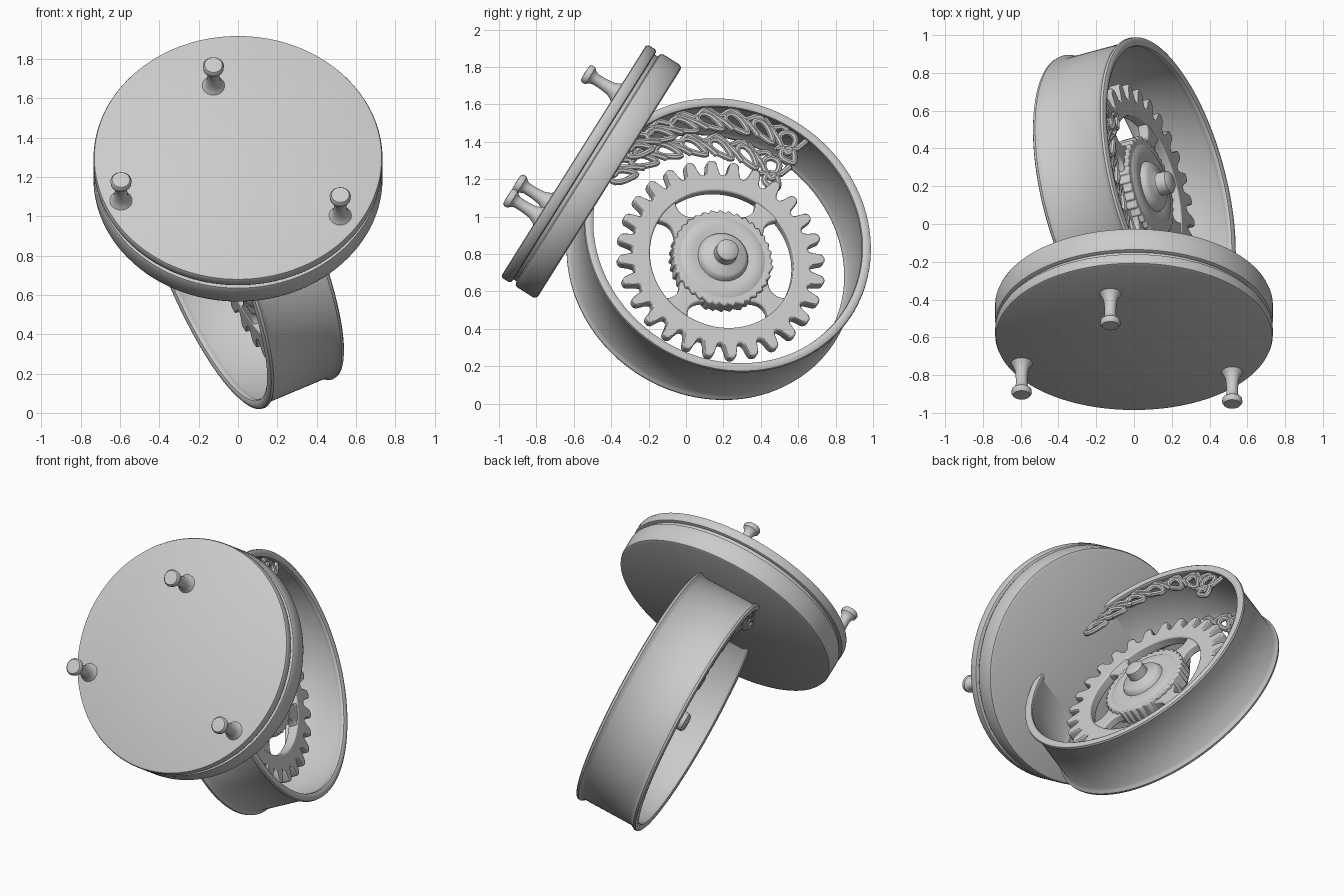
import bpy, bmesh, math
from mathutils import Vector, Matrix

if "Cube" in bpy.data.objects:
    bpy.data.objects.remove(bpy.data.objects["Cube"], do_unlink=True)

grey = bpy.data.materials.new("plain_grey")
grey.use_nodes = True
grey.diffuse_color = (0.6, 0.6, 0.6, 1)
grey.node_tree.nodes["Principled BSDF"].inputs["Base Color"].default_value = (0.6, 0.6, 0.6, 1)


def frame(axis, origin):
    """Local z along axis, local y as near to world up as it can be."""
    d = Vector(axis).normalized()
    up = (Vector((0, 0, 1)) - d * d.z).normalized()
    m = Matrix((up.cross(d), up, d)).transposed().to_4x4()
    m.translation = Vector(origin)
    return m


def finish(ob, matrix, bevel=0):
    ob.matrix_world = matrix
    ob.data.materials.append(grey)
    bpy.ops.object.select_all(action='DESELECT')
    ob.select_set(True)
    bpy.context.view_layer.objects.active = ob
    if ob.type == 'CURVE':
        bpy.ops.object.convert(target='MESH')
    if bevel:
        mod = ob.modifiers.new("soft_edges", 'BEVEL')
        mod.width, mod.segments = bevel, 2
        mod.limit_method, mod.angle_limit = 'ANGLE', math.radians(40)
    bpy.ops.object.shade_smooth_by_angle(angle=math.radians(42))


def mesh_object(name, bm, matrix, bevel=0):
    bmesh.ops.recalc_face_normals(bm, faces=bm.faces)
    me = bpy.data.meshes.new(name)
    bm.to_mesh(me)
    bm.free()
    ob = bpy.data.objects.new(name, me)
    bpy.context.collection.objects.link(ob)
    finish(ob, matrix, bevel)


def lathe(name, profile, matrix, steps=96, closed=False):
    """Spin (radius, height) points around local z."""
    bm = bmesh.new()
    vs = [bm.verts.new((r, 0, h)) for r, h in profile]
    pairs = list(zip(vs, vs[1:])) + ([(vs[-1], vs[0])] if closed else [])
    edges = [bm.edges.new(p) for p in pairs]
    bmesh.ops.spin(bm, geom=vs + edges, cent=(0, 0, 0), axis=(0, 0, 1),
                   angle=math.tau, steps=steps, use_merge=True)
    bmesh.ops.remove_doubles(bm, verts=bm.verts, dist=0.0003)
    mesh_object(name, bm, matrix)


def toothed_ring(name, inner, outer, half, steps, matrix, bevel):
    """Flat annulus whose outer radius follows a function of angle."""
    bm = bmesh.new()
    rows = []
    for i in range(steps):
        a = math.tau * i / steps
        c, s = math.cos(a), math.sin(a)
        rows.append([bm.verts.new((r * c, r * s, h)) for r, h in
                     ((inner, -half), (outer(a), -half), (outer(a), half), (inner, half))])
    for i in range(steps):
        p, q = rows[i], rows[(i + 1) % steps]
        for j in range(4):
            k = (j + 1) % 4
            bm.faces.new((p[j], p[k], q[k], q[j]))
    mesh_object(name, bm, matrix, bevel)


# Tilted double plate: local z points out of the front face
plate = frame((0, -0.847, 0.532), (0, -0.60, 1.30))


def slab(top, bottom, r, e):
    return [(0, top), (r - e, top), (r - e * 0.3, top - e * 0.3), (r, top - e),
            (r, bottom + e), (r - e * 0.3, bottom + e * 0.3), (r - e, bottom), (0, bottom)]


lathe("front_plate", slab(0, -0.065, 0.735, 0.015), plate, 128)
lathe("plate_core", slab(-0.05, -0.11, 0.71, 0.005), plate, 96)
lathe("rear_plate", slab(-0.085, -0.225, 0.735, 0.02), plate, 128)

# Pegs on the front plate
peg = [(0.065, -0.01), (0.048, 0.012), (0.036, 0.04), (0.031, 0.09), (0.031, 0.135),
       (0.04, 0.155), (0.052, 0.165), (0.054, 0.185), (0.045, 0.198), (0, 0.2)]
for name, x, y in (("top_peg", -0.125, 0.43), ("right_peg", -0.595, -0.26), ("left_peg", 0.52, -0.35)):
    lathe(name, peg, plate @ Matrix.Translation((x, y, 0)), 24)

# Wheel rim with a rolled lip on both edges
AXIS = (0.895, 0.24, 0.377)
wheel = frame(AXIS, (0.002, 0.175, 0.826))
half_profile = [(0.772, 0.165), (0.782, 0.18), (0.79, 0.193), (0.787, 0.206), (0.775, 0.213),
                (0.755, 0.213), (0.742, 0.206), (0.739, 0.193), (0.745, 0.18), (0.752, 0.165)]
lathe("wheel_rim", half_profile + [(r, -h) for r, h in reversed(half_profile)],
      wheel, 128, closed=True)

# Gear inside the wheel
gear = frame(AXIS, (0.045, 0.185, 0.762))
TEETH = 28


def tooth(a):
    wave = 0.5 + 1.0 * math.cos(TEETH * (a - math.pi / 2))
    return 0.487 + 0.083 * min(1, max(0, wave)) ** 0.8


def ratchet(a):
    return 0.262 + 0.022 * ((a * 36 / math.tau) % 1)


toothed_ring("gear_ring", 0.395, tooth, 0.032, TEETH * 10, gear, 0.009)
toothed_ring("gear_hub", 0.05, ratchet, 0.05, 36 * 5, gear, 0.008)

# Four flared spokes
for n in range(4):
    bm = bmesh.new()
    left, right = [], []
    for i in range(9):
        r = 0.25 + 0.02 * i
        w = 0.05 + 0.045 * ((r - 0.33) / 0.08) ** 2
        left.append(bm.verts.new((r, w, -0.028)))
        right.append(bm.verts.new((r, -w, -0.028)))
    face = bm.faces.new(left + right[::-1])
    grown = bmesh.ops.extrude_face_region(bm, geom=[face])["geom"]
    bmesh.ops.translate(bm, vec=(0, 0, 0.056),
                        verts=[v for v in grown if isinstance(v, bmesh.types.BMVert)])
    turn = Matrix.Rotation(math.radians(45 + 90 * n), 4, 'Z')
    mesh_object(f"gear_spoke_{n + 1}", bm, gear @ turn, 0.01)

# Stepped boss and shaft, the same on both sides
boss = [(0, 0.175), (0.045, 0.173), (0.06, 0.16), (0.062, 0.105), (0.075, 0.095), (0.115, 0.09),
        (0.13, 0.075), (0.138, 0.055), (0.17, 0.06), (0.21, 0.062), (0.24, 0.045)]
lathe("hub_boss", boss + [(r, -h) for r, h in reversed(boss)], gear, 64)


# Openwork leaf scrolls hanging inside both lips
def strand(curve, points, cyclic=False):
    """Add a path given as (degrees, radius) points."""
    s = curve.splines.new('POLY')
    s.points.add(len(points) - 1)
    for p, (deg, r) in zip(s.points, points):
        a = math.radians(deg)
        p.co = (r * math.cos(a), r * math.sin(a), 0, 1)
    s.use_cyclic_u = cyclic


def leaf(deg, r, length, width, slant):
    """Teardrop loop, slanting inward along the rim."""
    out = []
    for i in range(16):
        t = math.tau * i / 16
        u, v = math.cos(t) * length, math.sin(t) * width * (1 + 0.5 * math.cos(t))
        x = u * math.cos(slant) - v * math.sin(slant)
        y = u * math.sin(slant) + v * math.cos(slant)
        out.append((deg + math.degrees(x / r), r + y))
    return out


for side, h in (("left", 0.18), ("right", -0.18)):
    curve = bpy.data.curves.new(side + "_scrollwork", 'CURVE')
    curve.dimensions = '3D'
    curve.bevel_depth, curve.bevel_resolution = 0.017, 2
    strand(curve, [(56 + 2 * i, 0.715 + 0.02 * math.sin(i * 1.1)) for i in range(44)])
    for k in range(6):
        deg = 131 - 13 * k
        strand(curve, leaf(deg, 0.66, 0.075, 0.03, 0.55), True)
        strand(curve, [(deg + 2, 0.735), (deg - 2, 0.70), (deg - 7, 0.66), (deg - 11, 0.625)])
    strand(curve, leaf(54, 0.665, 0.06, 0.04, 1.0), True)
    strand(curve, leaf(50, 0.605, 0.045, 0.035, 0.3), True)
    strand(curve, [(58, 0.60), (54, 0.635), (49, 0.67), (48, 0.74)])
    ob = bpy.data.objects.new(side + "_scrollwork", curve)
    bpy.context.collection.objects.link(ob)
    finish(ob, wheel @ Matrix.Translation((0, 0, h)))
